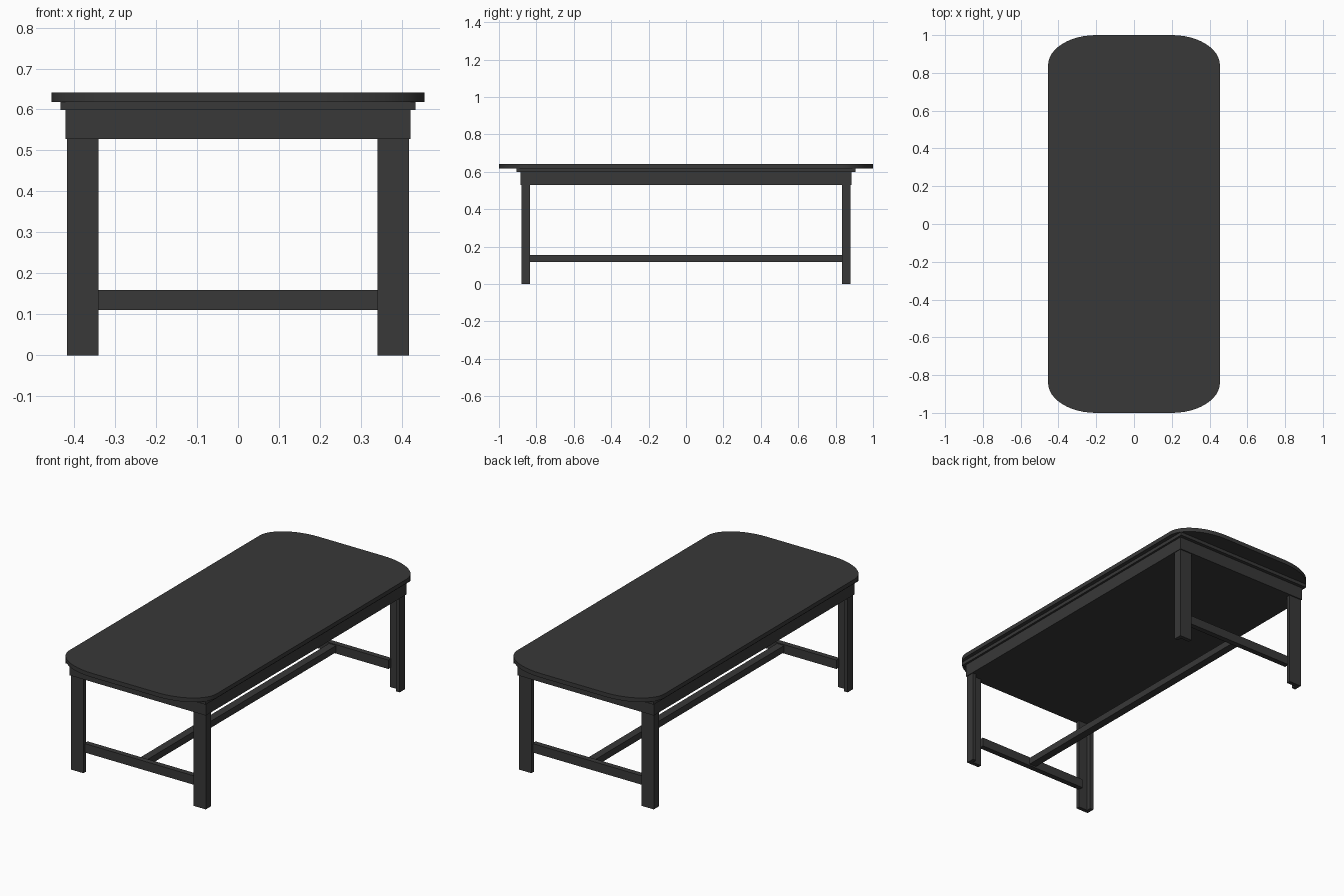
import bpy, bmesh, math

if "Cube" in bpy.data.objects:
    bpy.data.objects.remove(bpy.data.objects["Cube"])

dark = bpy.data.materials.new("dark_wood")
dark.diffuse_color = (0.04, 0.04, 0.04, 1)
dark.use_nodes = True
dark.node_tree.nodes["Principled BSDF"].inputs["Base Color"].default_value = dark.diffuse_color


def prism(name, points, z0, z1):
    """Extrude a plan outline (counter-clockwise) from z0 to z1."""
    bm = bmesh.new()
    face = bm.faces.new([bm.verts.new((x, y, z0)) for x, y in points])
    ext = bmesh.ops.extrude_face_region(bm, geom=[face])["geom"]
    for v in ext:
        if isinstance(v, bmesh.types.BMVert):
            v.co.z = z1
    bmesh.ops.recalc_face_normals(bm, faces=bm.faces)
    mesh = bpy.data.meshes.new(name)
    bm.to_mesh(mesh)
    bm.free()
    mesh.materials.append(dark)
    obj = bpy.data.objects.new(name, mesh)
    bpy.context.collection.objects.link(obj)
    return obj


def box(name, x0, x1, y0, y1, z0, z1):
    return prism(name, [(x0, y0), (x1, y0), (x1, y1), (x0, y1)], z0, z1)


# Tabletop with elliptical corners
HX, HY, RX, RY, N = 0.455, 1.0, 0.255, 0.16, 12
outline = []
for q, (sx, sy) in enumerate([(1, 1), (-1, 1), (-1, -1), (1, -1)]):
    for i in range(N + 1):
        a = math.pi / 2 * (q + i / N)
        outline.append((sx * (HX - RX) + RX * math.cos(a),
                        sy * (HY - RY) + RY * math.sin(a)))
top = prism("tabletop", outline, 0.618, 0.641)
bpy.context.view_layer.objects.active = top
top.select_set(True)
bpy.ops.object.shade_smooth_by_angle(angle=math.radians(30))

# Moulding and apron below the top
box("moulding", -0.433, 0.433, -0.905, 0.905, 0.599, 0.618)
box("apron", -0.421, 0.421, -0.886, 0.886, 0.528, 0.599)

# L-section corner legs, open towards the middle of the table
X0, X1, Y0, Y1, T = 0.34, 0.417, 0.833, 0.88, 0.022
section = [(X0, Y1), (X0, Y1 - T), (X1 - T, Y1 - T), (X1 - T, Y0), (X1, Y0), (X1, Y1)]
for sy, end in ((-1, "front"), (1, "back")):
    for sx, side in ((-1, "left"), (1, "right")):
        prism(f"{end}_{side}_leg", [(sx * x, sy * y) for x, y in section], 0, 0.528)
    # Cross rail between each pair of legs
    ya, yb = sorted((sy * 0.836, sy * 0.866))
    box(f"{end}_cross_rail", -0.345, 0.345, ya, yb, 0.11, 0.16)

# Long centre stretcher
box("centre_stretcher", -0.022, 0.022, -0.836, 0.836, 0.118, 0.155)
